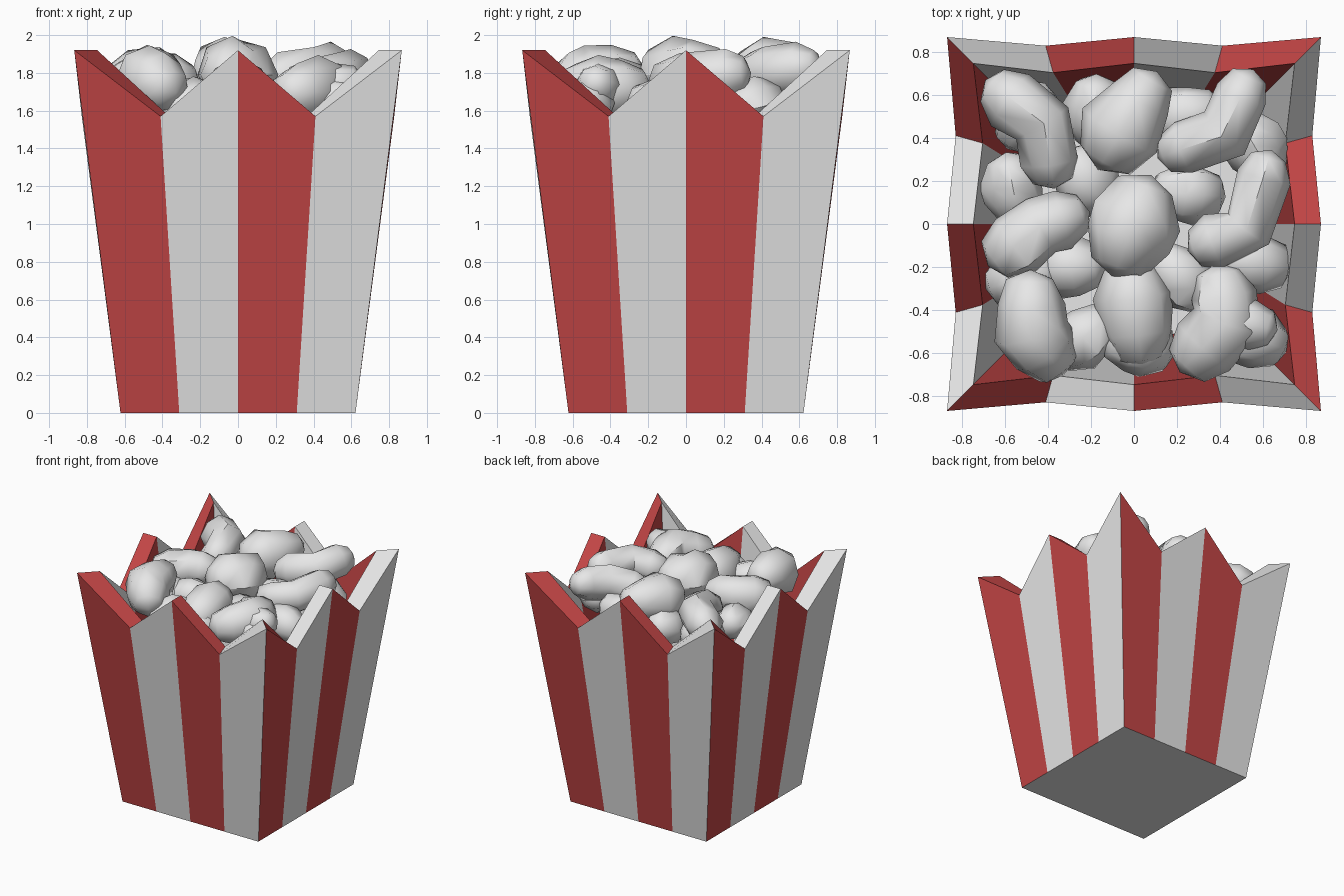
import bpy, bmesh, math, random
from mathutils import Vector, Matrix

if "Cube" in bpy.data.objects:
    bpy.data.objects.remove(bpy.data.objects["Cube"])

random.seed(4)

def material(name, rgb):
    m = bpy.data.materials.new(name)
    m.diffuse_color = (*rgb, 1)
    m.use_nodes = True
    m.node_tree.nodes["Principled BSDF"].inputs["Base Color"].default_value = m.diffuse_color
    return m

white = material("white", (0.8, 0.8, 0.8))
red = material("red", (0.54, 0.06, 0.06))

def finish(bm, name, mats):
    bmesh.ops.recalc_face_normals(bm, faces=bm.faces)
    me = bpy.data.meshes.new(name)
    bm.to_mesh(me)
    bm.free()
    for m in mats:
        me.materials.append(m)
    ob = bpy.data.objects.new(name, me)
    bpy.context.collection.objects.link(ob)
    return ob

# Striped box: four sides of four stripes, zigzag rim, thick walls
def ring(bm, pts):
    """pts = (x, y, z) of one front side; repeated by quarter turns."""
    return [bm.verts.new(Matrix.Rotation(k * math.pi / 2, 3, 'Z') @ Vector(p))
            for k in range(4) for p in pts]

bm = bmesh.new()
rings = [
    ring(bm, [(x, -0.622, 0) for x in (-0.622, -0.311, 0, 0.311)]),
    ring(bm, [(-0.867, -0.867, 1.92), (-0.41, -0.827, 1.57),
              (0, -0.867, 1.92), (0.41, -0.827, 1.57)]),
    ring(bm, [(-0.745, -0.745, 1.92), (-0.375, -0.702, 1.58),
              (0, -0.745, 1.92), (0.375, -0.702, 1.58)]),
    ring(bm, [(x, -0.51, 0.12) for x in (-0.51, -0.255, 0, 0.255)]),
]
for a, b in zip(rings, rings[1:]):
    for i in range(16):
        j = (i + 1) % 16
        f = bm.faces.new((a[i], a[j], b[j], b[i]))
        f.material_index = 1 - i % 2
bm.faces.new(rings[0])
bm.faces.new(rings[-1])
finish(bm, "striped_box", (white, red))

# Popcorn piece: lumpy bent tube through (x, y, z, radius) points
def popcorn(name, path, sides=8, jitter=0.09):
    pts = [Vector(p[:3]) for p in path]
    rad = [p[3] for p in path]
    tang = []
    for i in range(len(pts)):
        tang.append((pts[min(i + 1, len(pts) - 1)] - pts[max(i - 1, 0)]).normalized())
    st = [(pts[0] - tang[0] * rad[0] * 0.72, tang[0], rad[0] * 0.66)]
    st += list(zip(pts, tang, rad))
    st.append((pts[-1] + tang[-1] * rad[-1] * 0.72, tang[-1], rad[-1] * 0.66))
    bm = bmesh.new()
    loops = []
    for c, t, r in st:
        s = t.cross(Vector((0, 0, 1))).normalized()
        u = s.cross(t)
        loop = []
        for k in range(sides):
            a = 2 * math.pi * k / sides
            q = r * (1 + random.uniform(-jitter, jitter))
            loop.append(bm.verts.new(c + s * math.cos(a) * q + u * math.sin(a) * q))
        loops.append(loop)
    for a, b in zip(loops, loops[1:]):
        for i in range(sides):
            j = (i + 1) % sides
            bm.faces.new((a[i], a[j], b[j], b[i]))
    for loop, p in ((loops[0], pts[0] - tang[0] * rad[0]),
                    (loops[-1], pts[-1] + tang[-1] * rad[-1])):
        pole = bm.verts.new(p)
        for i in range(sides):
            bm.faces.new((loop[i], loop[(i + 1) % sides], pole))
    ob = finish(bm, name, (white,))
    ob.data.shade_smooth()
    ob.data.set_sharp_from_angle(angle=math.radians(50))

# Top layer, placed by hand
top = [
    [(-0.57, 0.58, 1.77, .15), (-0.42, 0.47, 1.79, .14), (-0.39, 0.29, 1.76, .13)],
    [(-0.06, 0.43, 1.79, .21), (0.03, 0.58, 1.81, .15)],
    [(0.23, 0.35, 1.77, .13), (0.42, 0.42, 1.80, .14), (0.50, 0.60, 1.83, .13)],
    [(-0.55, -0.10, 1.75, .16), (-0.43, -0.01, 1.76, .15), (-0.33, 0.02, 1.76, .13)],
    [(-0.03, -0.07, 1.79, .19), (0.01, 0.04, 1.79, .20)],
    [(0.37, -0.08, 1.75, .13), (0.53, -0.02, 1.77, .13), (0.60, 0.22, 1.79, .13)],
    [(-0.48, -0.37, 1.79, .16), (-0.48, -0.50, 1.77, .18), (-0.42, -0.58, 1.74, .16)],
    [(0.00, -0.33, 1.70, .18), (0.02, -0.50, 1.68, .17)],
    [(0.41, -0.33, 1.72, .15), (0.43, -0.45, 1.71, .17), (0.32, -0.57, 1.70, .16)],
    [(0.45, -0.45, 1.72, .13), (0.55, -0.47, 1.74, .12)],
]
for i, p in enumerate(top):
    popcorn(f"popcorn_top_{i}", p)

# Lower layer filling the gaps
fill = [(-0.56, 0.16), (-0.22, 0.20), (0.24, 0.50), (0.25, 0.14), (0.56, 0.36),
        (0.56, -0.18), (-0.24, -0.53), (-0.30, -0.20), (0.55, -0.52), (0.02, -0.56),
        (0.22, -0.25), (-0.52, -0.25), (-0.18, 0.52), (-0.50, 0.50), (0.00, 0.05)]
for i, (x, y) in enumerate(fill):
    a = random.uniform(0, math.pi)
    d = Vector((math.cos(a), math.sin(a))) * 0.04
    popcorn(f"popcorn_lower_{i}", [(x - d.x, y - d.y, 1.62, .14), (x + d.x, y + d.y, 1.64, .14)])
